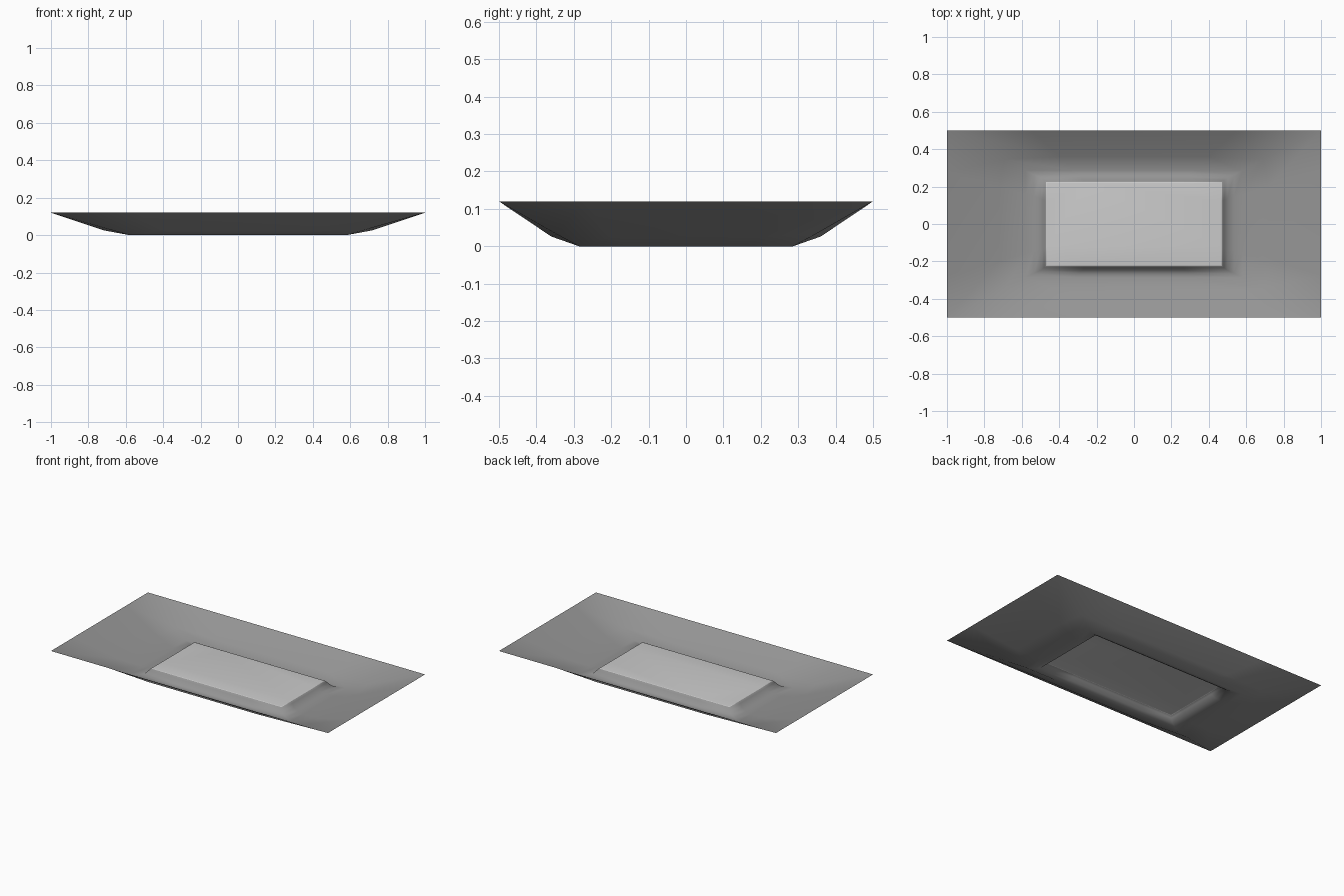
import bpy, bmesh

if "Cube" in bpy.data.objects:
    bpy.data.objects.remove(bpy.data.objects["Cube"])

# Rings from the raised centre panel out to the rim:
# half width, half depth, height, corner pull-in, corner lift
RINGS = [
    (0.464, 0.219, 0.043, 1.00, 0.0),    # panel, flat part
    (0.471, 0.225, 0.042, 1.00, 0.0),    # panel edge
    (0.480, 0.233, 0.032, 1.00, 0.0),    # panel wall
    (0.500, 0.248, 0.011, 1.00, 0.0),    # panel wall, lower
    (0.535, 0.264, 0.002, 1.00, 0.0),    # foot of the panel
    (0.580, 0.286, 0.000, 1.00, 0.0),    # base edge
    (0.720, 0.360, 0.026, 0.96, 0.006),  # bend of the wall
    (1.000, 0.500, 0.120, 1.00, 0.0),    # rim
]
SIDE = 0.55   # where the side points sit between middle and corner


def ring(bm, w, d, z, pull, lift):
    """Twelve points counter-clockwise: each corner plus its two neighbours."""
    verts = []
    for sx, sy in ((1, 1), (-1, 1), (-1, -1), (1, -1)):
        side_x = (sx * w, sy * d * SIDE, z)
        side_y = (sx * w * SIDE, sy * d, z)
        corner = (sx * w * pull, sy * d * pull, z + lift)
        order = (side_x, corner, side_y) if sx * sy > 0 else (side_y, corner, side_x)
        verts += [bm.verts.new(p) for p in order]
    return verts


def material(name, grey):
    mat = bpy.data.materials.new(name)
    mat.diffuse_color = (grey, grey, grey, 1)
    mat.use_nodes = True
    mat.node_tree.nodes["Principled BSDF"].inputs["Base Color"].default_value = mat.diffuse_color
    return mat


# Tray: one open sheet, dark with a light centre panel
bm = bmesh.new()
loops = [ring(bm, *r) for r in RINGS]
panel = bm.faces.new(loops[0])
panel.material_index = 1
for k, (inner, outer) in enumerate(zip(loops, loops[1:])):
    for i in range(12):
        j = (i + 1) % 12
        face = bm.faces.new((inner[i], outer[i], outer[j], inner[j]))
        face.material_index = 1 if k == 0 else 0
for f in bm.faces:
    f.smooth = True

mesh = bpy.data.meshes.new("tray")
bm.to_mesh(mesh)
bm.free()
mesh.materials.append(material("dark_grey", 0.30))
mesh.materials.append(material("light_grey", 0.80))
tray = bpy.data.objects.new("tray", mesh)
bpy.context.collection.objects.link(tray)
